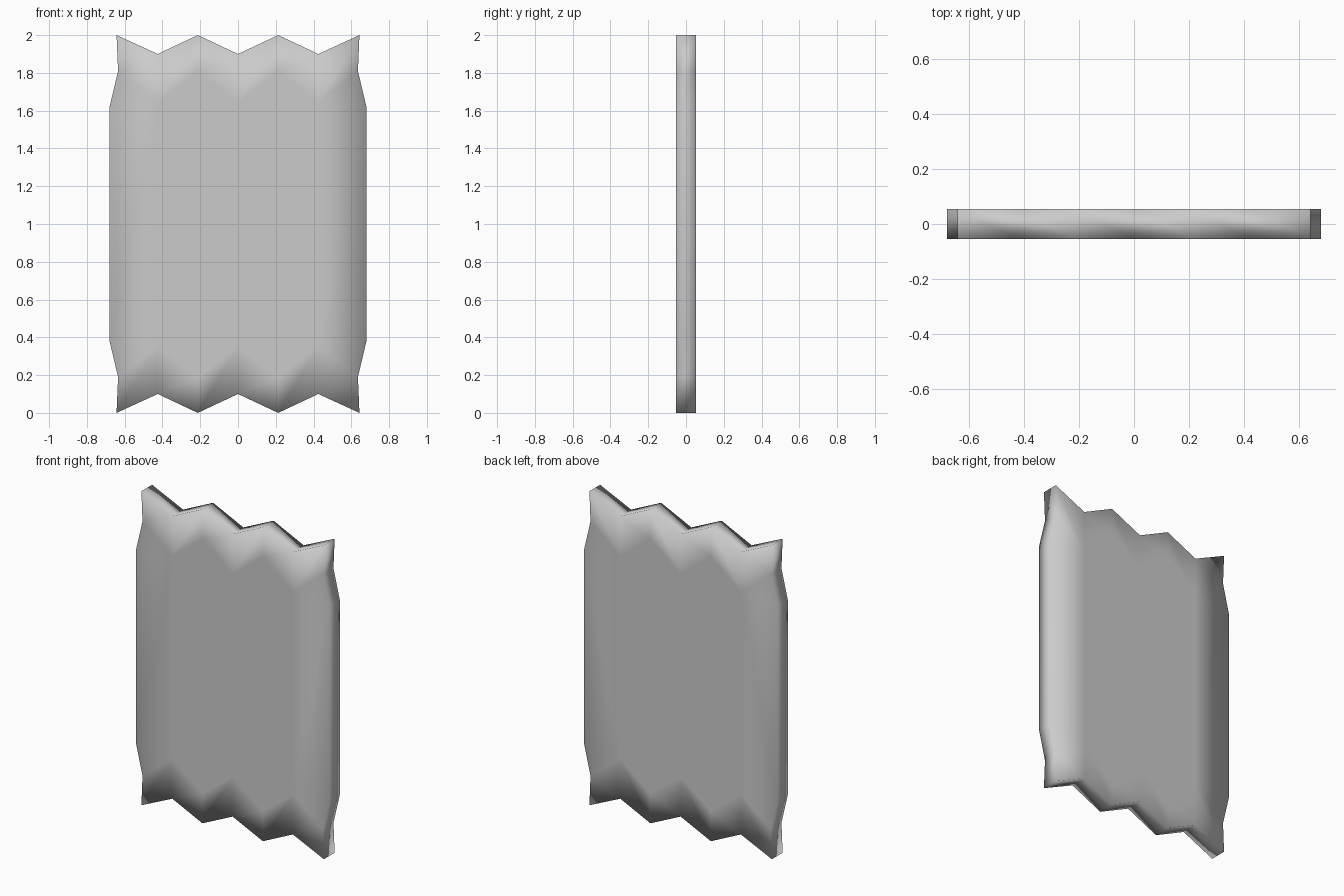
import bpy, bmesh

if "Cube" in bpy.data.objects:
    bpy.data.objects.remove(bpy.data.objects["Cube"])

HALF_T = 0.054
XS = [-0.64, -0.425, -0.213, 0.0, 0.213, 0.425, 0.64]


def zigzag(high, low):
    # heights alternating across the seven columns
    return [high if i % 2 else low for i in range(7)]


# Lower rows: (heights, half width at the side edge); upper rows are mirrored
lower = [(zigzag(0.1, 0.0), 0.643), (zigzag(0.355, 0.19), 0.635), ([0.38] * 7, 0.68)]
rows = lower + [([2 - z for z in zs], w) for zs, w in reversed(lower)]

# Front sheet of the packet
bm = bmesh.new()
grid = []
for zs, w in rows:
    xs = [-w] + XS[1:-1] + [w]
    grid.append([bm.verts.new((x, -HALF_T, z)) for x, z in zip(xs, zs)])
for a, b in zip(grid, grid[1:]):
    for i in range(6):
        bm.faces.new((a[i], a[i + 1], b[i + 1], b[i]))

# Back sheet and rim
front = bm.faces[:]
ret = bmesh.ops.extrude_face_region(bm, geom=front, use_keep_orig=True)
moved = [g for g in ret["geom"] if isinstance(g, bmesh.types.BMVert)]
bmesh.ops.translate(bm, verts=moved, vec=(0, 2 * HALF_T, 0))
bmesh.ops.recalc_face_normals(bm, faces=bm.faces[:])
for f in bm.faces:
    f.smooth = True

mesh = bpy.data.meshes.new("packet")
bm.to_mesh(mesh)
bm.free()
packet = bpy.data.objects.new("packet", mesh)
bpy.context.collection.objects.link(packet)
